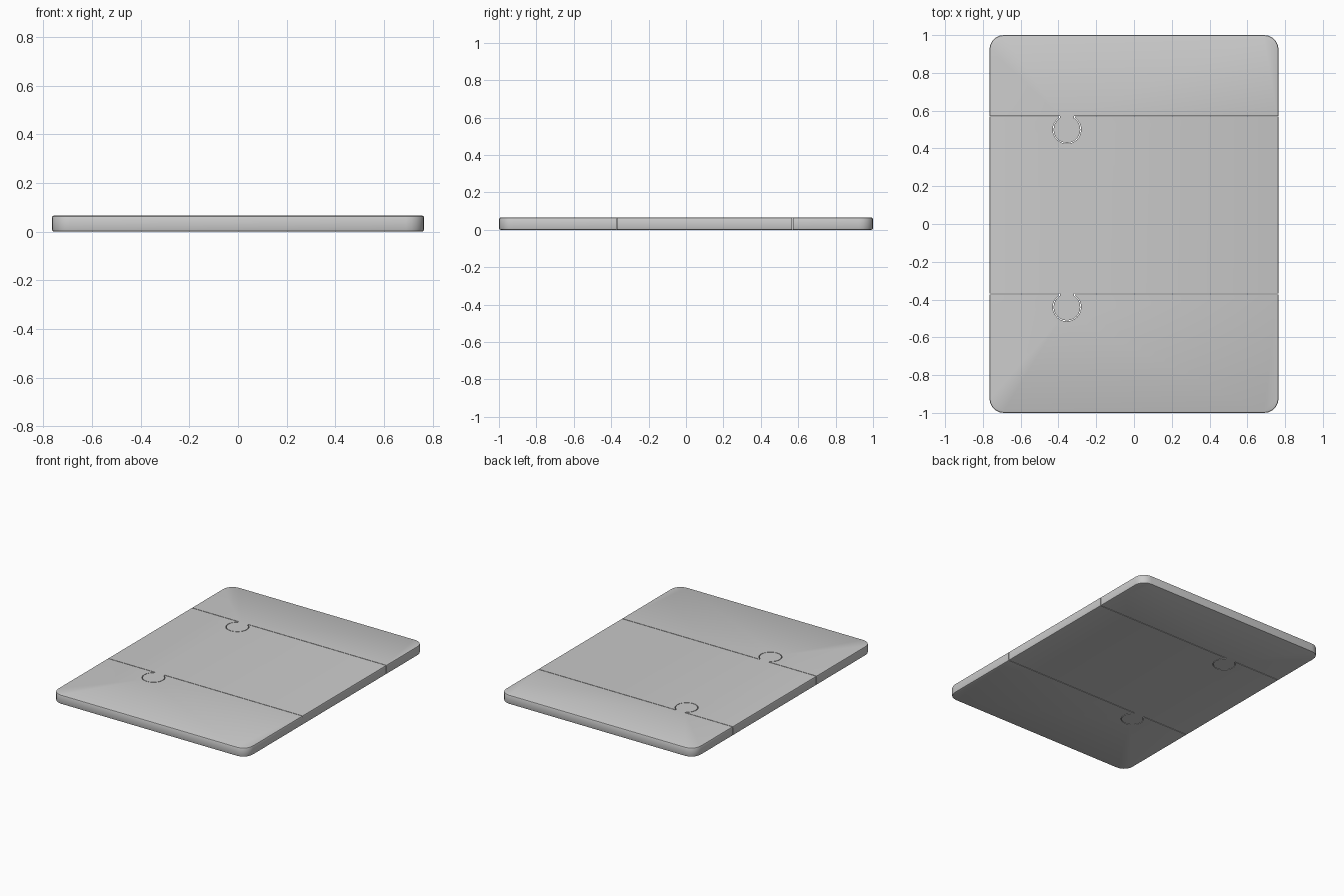
import bpy, bmesh
from math import sin, cos, pi, asin

if "Cube" in bpy.data.objects:
    bpy.data.objects.remove(bpy.data.objects["Cube"])

W, L, H = 0.765, 1.0, 0.065      # half width, half length, thickness
R = 0.075                        # corner radius
KX, KR, NECK, DROP = -0.355, 0.073, 0.04, 0.07   # knob position and size
SEAMS = (0.57, -0.37)


def seam(y, g):
    """Left-to-right joint line with a hanging round knob; g offsets it for clearance."""
    r, n = KR + g, NECK + g
    a = asin(n / r)
    pts = [(-W, y - g), (KX - n, y - g)]
    start, sweep = pi / 2 + a, 2 * pi - 2 * a
    for i in range(21):
        t = start + sweep * i / 20
        pts.append((KX + r * cos(t), y - DROP + r * sin(t)))
    return pts + [(KX + n, y - g), (W, y - g)]


def end(s):
    """Left-to-right outer end with rounded corners; s = +1 back, -1 front."""
    left = [(-W + R - R * cos(pi / 2 * i / 5), s * (L - R + R * sin(pi / 2 * i / 5)))
            for i in range(6)]
    return left + [(-x, y) for x, y in reversed(left)]


def panel(name, low, high):
    bm = bmesh.new()
    face = bm.faces.new([bm.verts.new((x, y, 0)) for x, y in low + high[::-1]])
    new = bmesh.ops.extrude_face_region(bm, geom=[face])["geom"]
    bmesh.ops.translate(bm, vec=(0, 0, H),
                        verts=[v for v in new if isinstance(v, bmesh.types.BMVert)])
    bmesh.ops.recalc_face_normals(bm, faces=bm.faces)
    # soften only the outer rim
    rim = []
    for e in bm.edges:
        a, b = (v.co for v in e.verts)
        m = (a + b) / 2
        if abs(a.z - b.z) < 1e-5 and (abs(m.x) > W - 1e-4 or abs(m.y) > L - R - 1e-4):
            rim.append(e)
    bmesh.ops.bevel(bm, geom=rim, offset=0.008, segments=2, profile=0.5, affect='EDGES')
    bmesh.ops.triangulate(bm, faces=[f for f in bm.faces if len(f.verts) > 4])
    me = bpy.data.meshes.new(name)
    bm.to_mesh(me)
    bm.free()
    ob = bpy.data.objects.new(name, me)
    bpy.context.collection.objects.link(ob)
    bpy.ops.object.select_all(action='DESELECT')
    ob.select_set(True)
    bpy.context.view_layer.objects.active = ob
    bpy.ops.object.shade_smooth_by_angle(angle=0.6)


G = 0.002
# three interlocking panels: back, middle, front
panel("back_panel", seam(SEAMS[0], -G), end(1))
panel("middle_panel", seam(SEAMS[1], -G), seam(SEAMS[0], G))
panel("front_panel", end(-1), seam(SEAMS[1], G))
